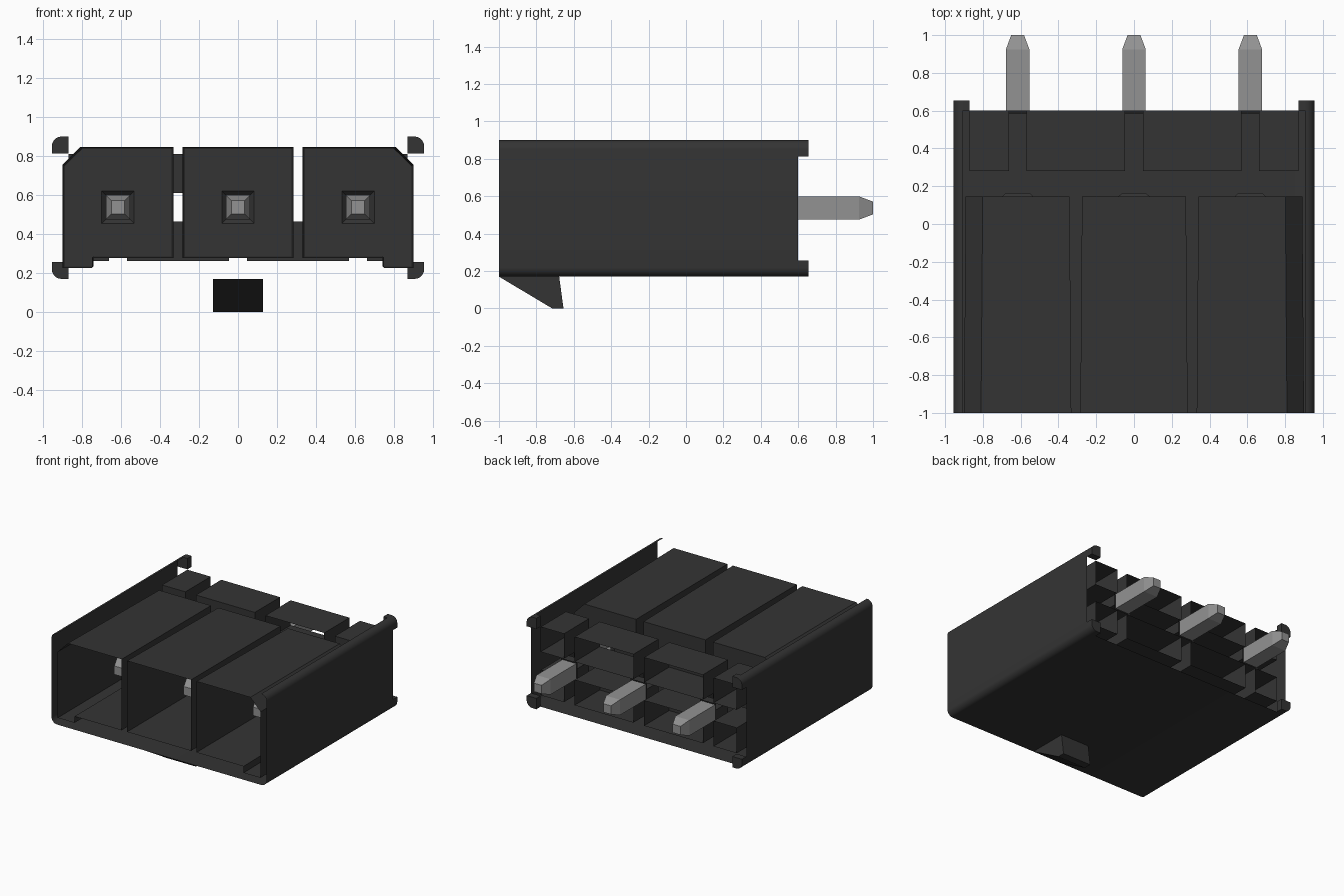
import bpy
import bmesh
from math import sin, cos, pi, radians

cube = bpy.data.objects.get("Cube")
if cube:
    bpy.data.objects.remove(cube, do_unlink=True)


def material(name, value, roughness):
    mat = bpy.data.materials.new(name)
    mat.use_nodes = True
    colour = (value, value, value, 1)
    mat.diffuse_color = colour
    bsdf = mat.node_tree.nodes["Principled BSDF"]
    bsdf.inputs["Base Color"].default_value = colour
    bsdf.inputs["Roughness"].default_value = roughness
    return mat


BLACK = material("black plastic", 0.034, 0.6)
METAL = material("grey metal", 0.29, 0.5)


def finish(name, bm, mat, smooth=False):
    bmesh.ops.recalc_face_normals(bm, faces=bm.faces)
    mesh = bpy.data.meshes.new(name)
    bm.to_mesh(mesh)
    bm.free()
    mesh.materials.append(mat)
    obj = bpy.data.objects.new(name, mesh)
    bpy.context.collection.objects.link(obj)
    if smooth:
        bpy.ops.object.select_all(action='DESELECT')
        obj.select_set(True)
        bpy.context.view_layer.objects.active = obj
        bpy.ops.object.shade_smooth_by_angle(angle=radians(35))
    return obj


def add_ring(bm, profile, y):
    return [bm.verts.new((x, y, z)) for x, z in profile]


def bridge(bm, a, b, closed=True):
    n = len(a)
    for i in range(n if closed else n - 1):
        j = (i + 1) % n
        bm.faces.new((a[i], a[j], b[j], b[i]))


def loft(bm, rings, closed=True, start=False, end=False):
    """Skin a list of (profile, y) sections along y."""
    loops = [add_ring(bm, p, y) for p, y in rings]
    for a, b in zip(loops, loops[1:]):
        bridge(bm, a, b, closed)
    if start:
        bm.faces.new(loops[0])
    if end:
        bm.faces.new(loops[-1])
    return loops


def rect(x0, x1, z0, z1):
    return [(x0, z0), (x1, z0), (x1, z1), (x0, z1)]


def square(x, z, half):
    return rect(x - half, x + half, z - half, z + half)


def arc(cx, cz, r, a0, a1, steps=8):
    return [(cx + r * cos(a0 + (a1 - a0) * i / steps),
             cz + r * sin(a0 + (a1 - a0) * i / steps)) for i in range(steps + 1)]


FRONT, REAR = -1.0, 0.6
HALF, LOW, HIGH, R = 0.955, 0.17, 0.90, 0.05
PIN_X, PIN_Z, PIN_R = (-0.616, 0.0, 0.616), 0.537, 0.062

# Outer shell: bottom and two sides with rounded edges, open at the top
half = arc(HALF - R, HIGH - R, R, pi / 2, 0) + arc(HALF - R, LOW + R, R, 0, -pi / 2)
outline = half + [(-x, z) for x, z in reversed(half)]
bm = bmesh.new()
loft(bm, [(outline, FRONT), (outline, REAR)], closed=False)
finish("outer_shell", bm, BLACK, smooth=True)

# Corner standoffs at the rear
inner, tab = 0.87, 0.087
corner = arc(HALF - R, HIGH - R, R, 0, pi / 2) + [(inner, HIGH), (inner, HIGH - tab), (HALF, HIGH - tab)]
mid = (HIGH + LOW) / 2
for sx, side in ((-1, "right"), (1, "left")):
    for sz, level in ((-1, "lower"), (1, "upper")):
        bm = bmesh.new()
        p = [(sx * x, mid + sz * (z - mid)) for x, z in corner]
        loft(bm, [(p, REAR), (p, 0.655)], start=True, end=True)
        finish(f"{level}_{side}_standoff", bm, BLACK, smooth=True)

# Three contact chambers, open at the front, with a stepped hole for the pin
BACK = 0.145
outer_chamber = [(0.9, 0.225), (0.9, 0.755), (0.81, 0.847), (0.332, 0.847),
                 (0.332, 0.277), (0.75, 0.277), (0.75, 0.225)]
chambers = {
    "right_chamber": [(-x, z) for x, z in outer_chamber],
    "middle_chamber": rect(-0.284, 0.284, 0.277, 0.847),
    "left_chamber": outer_chamber,
}


def shrink(profile, amount):
    """Draft the walls slightly toward the chamber centre."""
    xs = [p[0] for p in profile]
    cx, cz = (min(xs) + max(xs)) / 2, 0.54
    return [(x + (amount if x < cx else -amount),
             z + (amount if z < cz else -amount)) for x, z in profile]


for (name, profile), px in zip(chambers.items(), PIN_X):
    bm = bmesh.new()
    back = loft(bm, [(profile, FRONT), (shrink(profile, 0.009), BACK)])[-1]
    hole = loft(bm, [(square(px, PIN_Z, 0.083), BACK),
                     (square(px, PIN_Z, PIN_R), BACK + 0.02)])[0]
    edges = []
    for ring in (back, hole):
        edges += [bm.edges.get((v, ring[i - 1])) for i, v in enumerate(ring)]
    bmesh.ops.triangle_fill(bm, edges=edges, use_beauty=True, normal=(0, -1, 0))
    finish(name, bm, BLACK)

# Rear pockets in two rows, open toward the back
SLOT = 0.047
limits = [-inner] + [x + s * SLOT for x in PIN_X for s in (-1, 1)] + [inner]
for level, z0, z1 in (("lower", 0.262, 0.465), ("upper", 0.61, 0.81)):
    for i in range(4):
        bm = bmesh.new()
        p = rect(limits[2 * i], limits[2 * i + 1], z0, z1)
        has_front = not (level == "upper" and i == 2)
        loft(bm, [(p, 0.28), (p, REAR)], start=has_front)
        finish(f"{level}_rear_pocket_{i + 1}", bm, BLACK)

# Pins: front contact, rear tail, and the small collar where the tail leaves
for i, px in enumerate(PIN_X):
    body, tip = square(px, PIN_Z, PIN_R), square(px, PIN_Z, 0.034)
    bm = bmesh.new()
    loft(bm, [(tip, -0.64), (body, -0.565), (body, BACK + 0.02)], start=True)
    finish(f"front_contact_{i + 1}", bm, METAL)
    bm = bmesh.new()
    loft(bm, [(body, REAR - 0.003), (body, 0.925), (tip, 1.0)], end=True)
    finish(f"rear_tail_{i + 1}", bm, METAL)
    bm = bmesh.new()
    loft(bm, [(square(px, PIN_Z, 0.072), REAR), (body, REAR - 0.015)], end=True)
    finish(f"tail_collar_{i + 1}", bm, BLACK)

# Locking wedge under the front edge
bm = bmesh.new()
side = [(FRONT, LOW), (-0.715, 0), (-0.655, 0), (-0.678, LOW)]
a, b = [[bm.verts.new((x, y, z)) for y, z in side] for x in (-0.128, 0.128)]
bridge(bm, a, b)
bm.faces.new(a)
bm.faces.new(b)
finish("locking_wedge", bm, BLACK)
